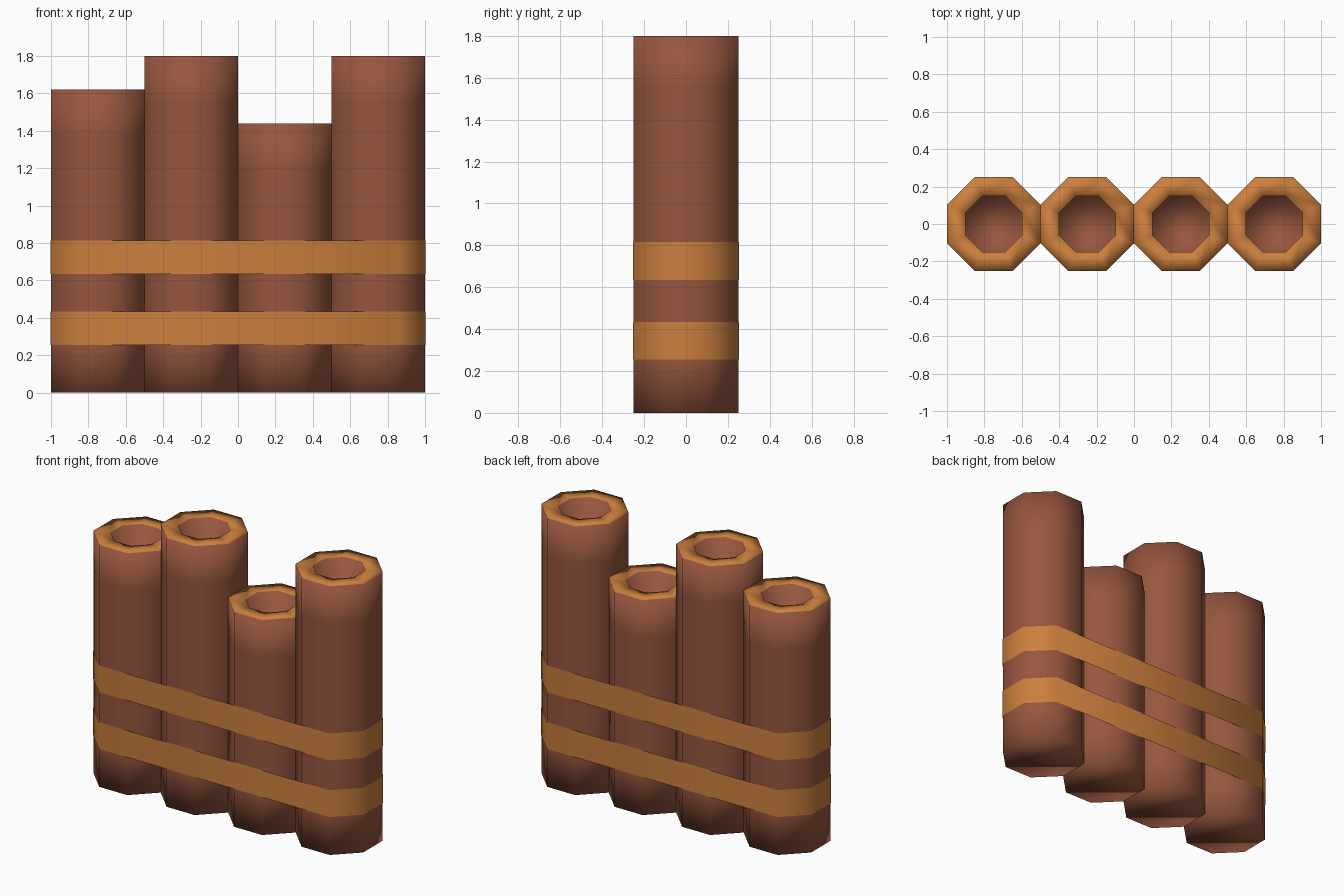
import bpy, bmesh, math

if "Cube" in bpy.data.objects:
    bpy.data.objects.remove(bpy.data.objects["Cube"])

def material(name, col):
    m = bpy.data.materials.new(name)
    m.diffuse_color = (*col, 1)
    m.use_nodes = True
    m.node_tree.nodes["Principled BSDF"].inputs["Base Color"].default_value = m.diffuse_color
    return m

BROWN = material("reddish brown", (0.305, 0.093, 0.049))
AMBER = material("amber", (0.60, 0.212, 0.047))
SIDES = 8

def octagon(apothem):
    r = apothem / math.cos(math.pi / SIDES)
    return [(r * math.cos((i + .5) * math.tau / SIDES),
             r * math.sin((i + .5) * math.tau / SIDES)) for i in range(SIDES)]

def bridge(bm, a, b, mat=0):
    n = len(a)
    for i in range(n):
        f = bm.faces.new((a[i], a[(i + 1) % n], b[(i + 1) % n], b[i]))
        f.material_index = mat

def finish(bm, name, mats):
    me = bpy.data.meshes.new(name)
    for f in bm.faces:
        f.smooth = True
    bm.to_mesh(me)
    bm.free()
    for m in mats:
        me.materials.append(m)
    ob = bpy.data.objects.new(name, me)
    bpy.context.collection.objects.link(ob)

# octagonal pipe with an amber rim and a recessed mouth
def pipe(name, x, top):
    bm = bmesh.new()
    profile = [(.25, 0), (.25, .25), (.25, top - .25), (.25, top),
               (.15, top), (.15, top - .1)]
    rings = [[bm.verts.new((x + px, py, z)) for px, py in octagon(a)]
             for a, z in profile]
    for k in range(len(rings) - 1):
        bridge(bm, rings[k], rings[k + 1], 1 if k == 3 else 0)
    bm.faces.new(rings[0][::-1])
    bm.faces.new(rings[-1])
    finish(bm, name, [BROWN, AMBER])

# thin strap pulled tight around the whole row
def strap(name, z0, z1):
    bm = bmesh.new()
    pts = [(px + math.copysign(.75, px), py) for px, py in octagon(.253)]
    rings = [[bm.verts.new((px, py, z)) for px, py in pts] for z in (z0, z1)]
    bridge(bm, rings[0], rings[1])
    finish(bm, name, [AMBER])

for i, h in enumerate((1.62, 1.80, 1.44, 1.80)):
    pipe(f"pipe_{i + 1}", -.75 + .5 * i, h)
strap("lower_strap", .255, .435)
strap("upper_strap", .635, .815)
